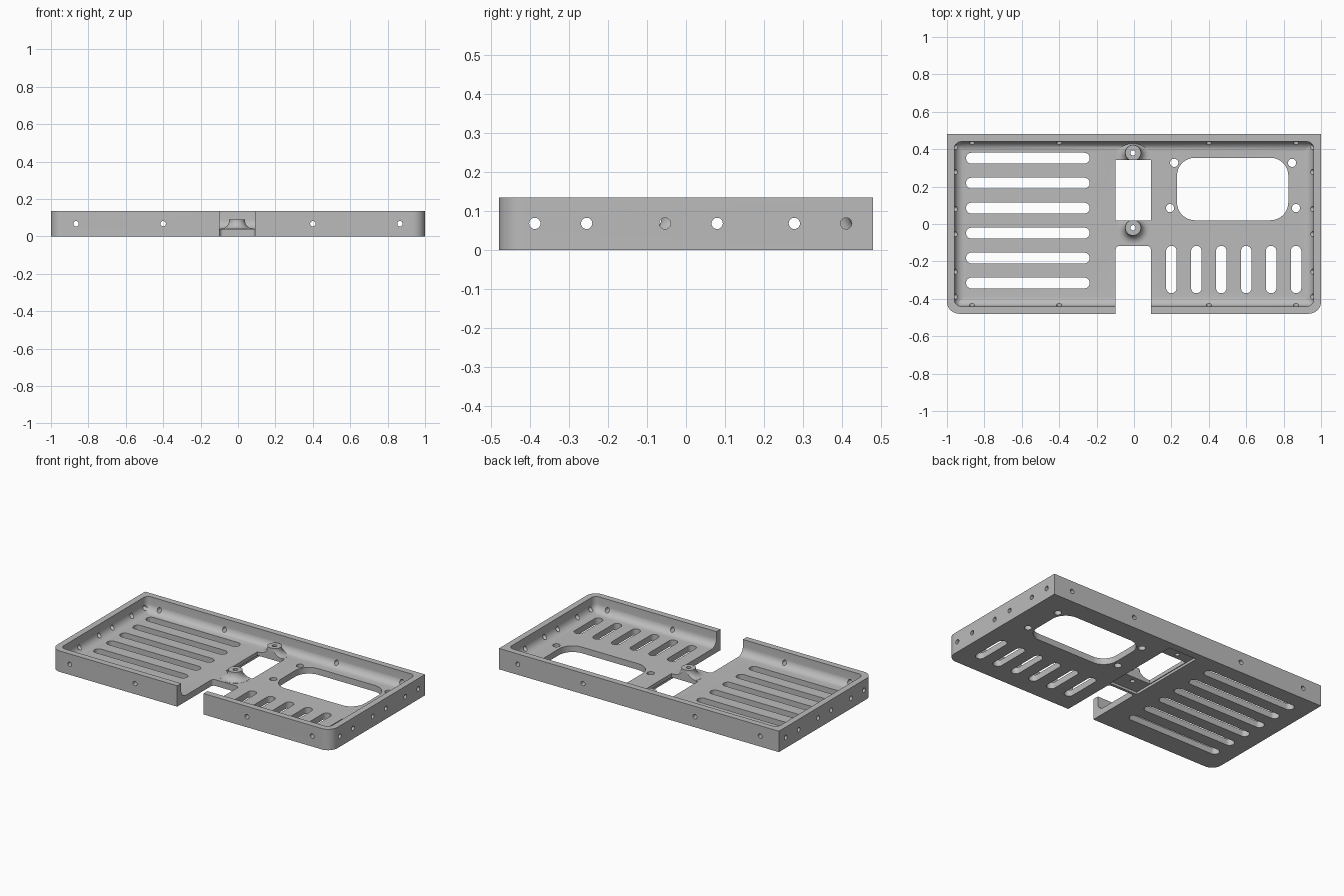
import bpy, bmesh
from math import sin, cos, pi

cube = bpy.data.objects.get("Cube")
if cube:
    bpy.data.objects.remove(cube, do_unlink=True)

grey = bpy.data.materials.new("plain grey")
grey.use_nodes = True
grey.diffuse_color = (0.5, 0.5, 0.5, 1)
grey.node_tree.nodes["Principled BSDF"].inputs["Base Color"].default_value = (0.5, 0.5, 0.5, 1)

HEIGHT, FLOOR, WALL, FILLET = 0.135, 0.04, 0.04, 0.05
X, Y = 1.0, 0.48
MID = -0.005  # centre line of the window, bosses and notch


def rounded(x0, x1, y0, y1, front, back=None, steps=8):
    """Outline of a rectangle with rounded front and back corners."""
    back = front if back is None else back
    pts = []
    for i, (x, y, sx, sy, r) in enumerate(((x1, y1, -1, -1, back), (x0, y1, 1, -1, back),
                                           (x0, y0, 1, 1, front), (x1, y0, -1, 1, front))):
        for k in range(steps + 1 if r else 1):
            a = pi / 2 * (i + k / steps)
            pts.append((x + sx * r + r * cos(a), y + sy * r + r * sin(a)))
    return pts


def loft(bm, rings):
    """Closed solid through rings of 3D points."""
    rows = [[bm.verts.new(p) for p in ring] for ring in rings]
    n = len(rows[0])
    for a, b in zip(rows, rows[1:]):
        for i in range(n):
            j = (i + 1) % n
            bm.faces.new((a[i], a[j], b[j], b[i]))
    bm.faces.new(rows[0][::-1])
    bm.faces.new(rows[-1])


def prism(bm, outline, z0, z1):
    loft(bm, [[(x, y, z) for x, y in outline] for z in (z0, z1)])


def circle(cx, cy, r, n=24):
    return [(cx + r * cos(2 * pi * i / n), cy + r * sin(2 * pi * i / n)) for i in range(n)]


def make(name, bm):
    bmesh.ops.recalc_face_normals(bm, faces=bm.faces)
    mesh = bpy.data.meshes.new(name)
    bm.to_mesh(mesh)
    bm.free()
    mesh.materials.append(grey)
    ob = bpy.data.objects.new(name, mesh)
    bpy.context.collection.objects.link(ob)
    return ob


def combine(target, tool, operation):
    mod = target.modifiers.new(tool.name, 'BOOLEAN')
    mod.operation, mod.solver, mod.object = operation, 'EXACT', tool
    bpy.context.view_layer.objects.active = target
    bpy.ops.object.modifier_apply(modifier=mod.name)
    bpy.data.objects.remove(tool, do_unlink=True)


# Outer block with rounded front corners
bm = bmesh.new()
prism(bm, rounded(-X, X, -Y, Y, 0.065, 0), 0, HEIGHT)
tray = make("tray", bm)

# Cavity with a filleted foot along the walls
bm = bmesh.new()
rings = []
levels = [(0, HEIGHT + 0.05)] + [
    (FILLET * (1 - cos(a)), FLOOR + FILLET * (1 - sin(a)))
    for a in (pi / 2 * k / 8 for k in range(9))]
for inset, z in levels:
    d = WALL + inset
    rings.append([(x, y, z) for x, y in
                  rounded(-X + d, X - d, -Y + d, Y - d, max(0.035 - inset, 0.004))])
loft(bm, rings)
combine(tray, make("cavity", bm), 'DIFFERENCE')

# Two flared screw bosses
for cy in (0.38, -0.02):
    bm = bmesh.new()
    profile = [(0.087, 0.025)]
    profile += [(0.087 - 0.045 * sin(a), 0.086 - 0.045 * cos(a))
                for a in (pi / 2 * k / 8 for k in range(9))]
    profile += [(0.042, 0.09)]
    loft(bm, [[(x, y, z) for x, y in circle(MID, cy, r, 32)] for r, z in profile])
    combine(tray, make("boss", bm), 'UNION')

# Shallow pocket under the window
bm = bmesh.new()
prism(bm, rounded(MID - 0.1, MID + 0.1, -0.1, 0.43, 0.004), -0.05, 0.016)
combine(tray, make("pocket", bm), 'DIFFERENCE')

# Openings through the floor
bm = bmesh.new()
outlines = [
    rounded(MID - 0.095, MID + 0.095, 0.02, 0.342, 0),     # window
    rounded(0.23, 0.825, 0.02, 0.354, 0.095),              # large opening
    rounded(MID - 0.093, MID + 0.095, -0.7, -0.117, 0, 0.02),  # front notch
]
for i in range(6):
    y = 0.352 - 0.1335 * i
    outlines.append(rounded(-0.898, -0.237, y - 0.029, y + 0.029, 0.0285))
    x = 0.2 + 0.1333 * i
    outlines.append(rounded(x - 0.028, x + 0.028, -0.37, -0.117, 0.0275))
for x, y in ((0.215, 0.327), (0.845, 0.327), (0.193, 0.085), (0.866, 0.085)):
    outlines.append(circle(x, y, 0.022))
for y in (0.38, -0.02):
    outlines.append(circle(MID, y, 0.014))
for outline in outlines:
    prism(bm, outline, -0.1, 0.3)
combine(tray, make("floor_openings", bm), 'DIFFERENCE')

# Screw holes through the four walls
bm = bmesh.new()
for s in (-1, 1):
    for x in (-0.866, -0.4, 0.4, 0.866):
        loft(bm, [[(u, y, v) for u, v in circle(x, 0.068, 0.0145, 20)]
                  for y in (s * (Y - 0.07), s * (Y + 0.05))])
    for y in (-0.388, -0.255, -0.054, 0.08, 0.278, 0.411):
        loft(bm, [[(x, u, v) for u, v in circle(y, 0.068, 0.0145, 20)]
                  for x in (s * (X - 0.07), s * (X + 0.05))])
combine(tray, make("wall_holes", bm), 'DIFFERENCE')

# Smooth fillets, sharp edges
for ob in bpy.context.selected_objects:
    ob.select_set(False)
tray.select_set(True)
bpy.context.view_layer.objects.active = tray
bpy.ops.object.shade_smooth_by_angle(angle=pi / 6)
